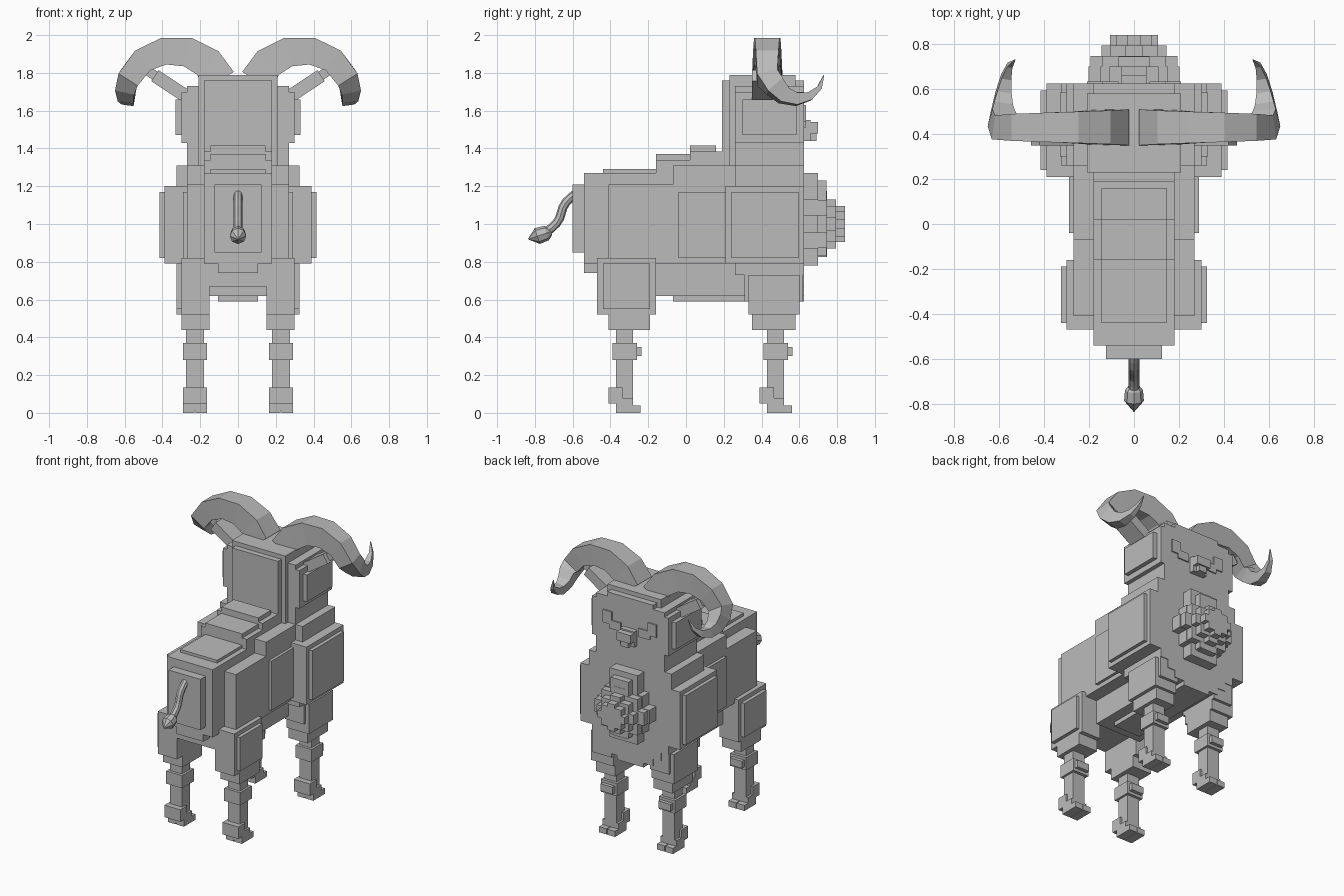
import bpy, bmesh
from math import sin, cos, pi, radians
from mathutils import Vector

cube = bpy.data.objects.get("Cube")
if cube:
    bpy.data.objects.remove(cube, do_unlink=True)

grey = bpy.data.materials.new("stone_grey")
grey.use_nodes = True
shade = (.5, .5, .5, 1)
grey.diffuse_color = shade
grey.node_tree.nodes["Principled BSDF"].inputs["Base Color"].default_value = shade

SIDES = {"left": 1, "right": -1}


def finish(name, bm):
    """Turn a finished bmesh into a named, coloured object."""
    bmesh.ops.recalc_face_normals(bm, faces=bm.faces[:])
    mesh = bpy.data.meshes.new(name)
    bm.to_mesh(mesh)
    bm.free()
    mesh.materials.append(grey)
    obj = bpy.data.objects.new(name, mesh)
    bpy.context.collection.objects.link(obj)


def block(name, left, right, rear, front, bottom, top):
    """Make one box from its six limits."""
    low, high = Vector((left, rear, bottom)), Vector((right, front, top))
    bm = bmesh.new()
    for vert in bmesh.ops.create_cube(bm, size=1)["verts"]:
        vert.co = (low + high) / 2 + vert.co * (high - low)
    finish(name, bm)


def box(name, wide, rear, front, bottom, top):
    """Make a box centred across the body, with half width wide."""
    block(name, -wide, wide, rear, front, bottom, top)


def pair(name, inner, outer, rear, front, bottom, top):
    """Make the same box on both sides of the body."""
    for side, sign in SIDES.items():
        left, right = sorted((sign * inner, sign * outer))
        block(f"{side}_{name}", left, right, rear, front, bottom, top)


def padded_pair(name, inner, outer, rear, front, bottom, top, inset, lift):
    """Make a box on both sides, each with a raised panel on its outer face."""
    pair(name, inner, outer, rear, front, bottom, top)
    pair(name + "_panel", inner, outer + lift, rear + inset, front - inset,
         bottom + inset, top - inset)


def sweep(name, path, corners, width_axis, sign=1):
    """Skin rings along a path of (centre, half width, half thickness)."""
    bm = bmesh.new()
    points = [Vector(step[0]) for step in path]
    across = Vector(width_axis)
    rings = []
    for i, (_, half_width, half_thick) in enumerate(path):
        along = points[min(i + 1, len(points) - 1)] - points[max(i - 1, 0)]
        along.normalize()
        across = (across - along * across.dot(along)).normalized()
        normal = along.cross(across)
        ring = []
        for a, b in corners:
            co = points[i] + across * half_width * a + normal * half_thick * b
            ring.append(bm.verts.new((co.x * sign, co.y, co.z)))
        rings.append(ring)
    for first, second in zip(rings, rings[1:]):
        for j in range(len(corners)):
            bm.faces.new((first[j - 1], first[j], second[j], second[j - 1]))
    bm.faces.new(rings[0])
    bm.faces.new(rings[-1])
    finish(name, bm)


SQUARE = [(1, 1), (-1, 1), (-1, -1), (1, -1)]
OCTAGON = [(cos(k * pi / 4), sin(k * pi / 4)) for k in range(8)]

# Shared planes: the flat face of head and chest, and the back of the shoulders
FACE = .625
SHOULDER = .26

# Trunk, rump and belly
box("trunk", wide=.27, rear=-.41, front=SHOULDER, bottom=.79, top=1.21)
box("rib_panel", wide=.29, rear=-.04, front=SHOULDER, bottom=.82, top=1.17)
box("withers", wide=.27, rear=-.07, front=SHOULDER, bottom=1.2, top=1.31)
box("spine", wide=.18, rear=-.47, front=FACE, bottom=.67, top=1.27)
box("rump", wide=.18, rear=-.54, front=-.4, bottom=.79, top=1.27)
box("rump_notch", wide=.105, rear=-.54, front=-.4, bottom=.74, top=.8)
box("rump_panel", wide=.125, rear=-.6, front=-.5, bottom=.85, top=1.21)
box("belly", wide=.18, rear=-.16, front=FACE, bottom=.62, top=.7)
box("belly_keel", wide=.105, rear=-.07, front=FACE, bottom=.59, top=.7)

# Back rising in steps, each with a narrower pad on top
box("loin_pad", wide=.145, rear=-.44, front=0, bottom=1.2, top=1.29)
for name, rear, top in (("middle", -.16, 1.34), ("upper", .02, 1.385)):
    box(f"{name}_back_step", wide=.18, rear=rear, front=.2, bottom=1.2, top=top)
    box(f"{name}_back_pad", wide=.145, rear=rear, front=.16, bottom=1.2, top=top + .03)

# Shoulders and chest
padded_pair("shoulder", inner=0, outer=.39, rear=SHOULDER - .05, front=FACE,
            bottom=.79, top=1.2, inset=.03, lift=.025)
box("upper_chest", wide=.325, rear=SHOULDER, front=FACE, bottom=1.2, top=1.31)
box("lower_chest", wide=.3, rear=SHOULDER, front=FACE, bottom=.73, top=.8)
box("breastbone", wide=.24, rear=.5, front=FACE, bottom=.67, top=.75)

# Neck and head
box("neck", wide=.27, rear=SHOULDER, front=FACE, bottom=1.3, top=1.45)
box("skull", wide=.21, rear=.23, front=.58, bottom=1.2, top=1.79)
box("nape_panel", wide=.18, rear=.19, front=.3, bottom=1.3, top=1.76)
box("forehead", wide=.18, rear=.5, front=FACE, bottom=1.6, top=1.76)
box("brow", wide=.27, rear=SHOULDER, front=FACE, bottom=1.6, top=1.73)
padded_pair("cheek", inner=0, outer=.3, rear=SHOULDER, front=FACE,
            bottom=1.43, top=1.7, inset=.04, lift=.03)

# Nose and thin stepped eyes
box("muzzle", wide=.055, rear=.6, front=.66, bottom=1.44, top=1.55)
box("nose", wide=.055, rear=.6, front=.7, bottom=1.48, top=1.54)
box("nose_tip", wide=.03, rear=.6, front=.69, bottom=1.44, top=1.5)
pair("inner_eye", inner=.07, outer=.16, rear=FACE, front=FACE + .009, bottom=1.51, top=1.57)
pair("outer_eye", inner=.14, outer=.21, rear=FACE, front=FACE + .009, bottom=1.54, top=1.63)

# Chest tuft: shrinking stepped discs, each made of three crossed bars
for layer, radius in enumerate((.21, .2, .15, .11)):
    for bar, angle in enumerate((15, 45, 75)):
        half_height = radius * sin(radians(angle)) * .9
        box(f"tuft_layer_{layer}_bar_{bar}", wide=radius * cos(radians(angle)),
            rear=.6, front=.7 + layer * .047,
            bottom=1 - half_height, top=1 + half_height)
box("tuft_core", wide=.11, rear=.6, front=.7, bottom=.78, top=1.27)
box("tuft_crest", wide=.07, rear=.6, front=.745, bottom=.83, top=1.23)

# Upper legs, narrowing in steps
padded_pair("hind_thigh", inner=.15, outer=.3, rear=-.47, front=-.16,
            bottom=.52, top=.82, inset=.03, lift=.025)
pair("hind_knee", inner=.15, outer=.3, rear=-.41, front=-.19, bottom=.44, top=.55)
pair("fore_thigh", inner=.15, outer=.3, rear=.31, front=.62, bottom=.59, top=.78)
pair("fore_thigh_panel", inner=.15, outer=.325, rear=.33, front=.6, bottom=.52, top=.73)
pair("fore_knee", inner=.15, outer=.3, rear=.35, front=.58, bottom=.44, top=.55)

# Lower legs, each measured from the middle of its shank
for leg, y in (("hind", -.325), ("fore", .475)):
    pair(f"{leg}_shank", inner=.18, outer=.275, rear=y - .045, front=y + .045,
         bottom=.02, top=.5)
    pair(f"{leg}_hock", inner=.165, outer=.29, rear=y - .065, front=y + .065,
         bottom=.28, top=.37)
    pair(f"{leg}_hock_pad", inner=.18, outer=.275, rear=y, front=y + .09,
         bottom=.3, top=.35)
    pair(f"{leg}_heel", inner=.165, outer=.29, rear=y - .085, front=y - .01,
         bottom=.05, top=.135)
    pair(f"{leg}_hoof", inner=.165, outer=.29, rear=y - .045, front=y + .045,
         bottom=.01, top=.08)
    for toe, inner in (("inner", .165), ("outer", .23)):
        pair(f"{leg}_{toe}_toe", inner=inner, outer=inner + .06,
             rear=y - .045, front=y + .085, bottom=0, top=.04)

# Horns: an arch out to the side, then a forward curl tapering to a point
horn = []
for step in range(6):
    t = step / 5
    angle = radians(165 - 145 * t)
    centre = (.34 + .25 * cos(angle), .43, 1.7 + .22 * sin(angle))
    horn.append((centre, .08 - .025 * t, .09 - .03 * t))
for step in range(6):
    t = step / 5
    angle = radians(210 + 145 * t)
    centre = (.59 - .06 * t * t, .59 + .14 * cos(angle), 1.8 + .14 * sin(angle))
    size = .052 - .05 * t
    horn.append((centre, size, size))

# Slanted ears with a narrower tip
ear_root, ear_bend, ear_tip = (.28, .42, 1.68), (.44, .42, 1.785), (.475, .42, 1.81)
ear = [(ear_root, .07, .035), (ear_bend, .07, .035)]
tip = [(ear_bend, .04, .025), (ear_tip, .04, .025)]
for side, sign in SIDES.items():
    for part, path in (("horn", horn), ("ear", ear), ("ear_tip", tip)):
        sweep(f"{side}_{part}", path, SQUARE, (0, 1, 0), sign)

# Tail: a gentle wave ending in a pointed tuft
tail = []
for step in range(9):
    t = step / 8
    tail.append(((0, -.57 - .18 * t - .02 * sin(2 * pi * t), 1.17 - .22 * t), .024, .024))
sweep("tail", tail, OCTAGON, (1, 0, 0))
tail_tuft = [((0, -.715 - .12 * t, .96 - .04 * t), radius, radius)
             for t, radius in ((0, .02), (.2, .04), (.6, .044), (1, .002))]
sweep("tail_tuft", tail_tuft, OCTAGON, (1, 0, 0))
